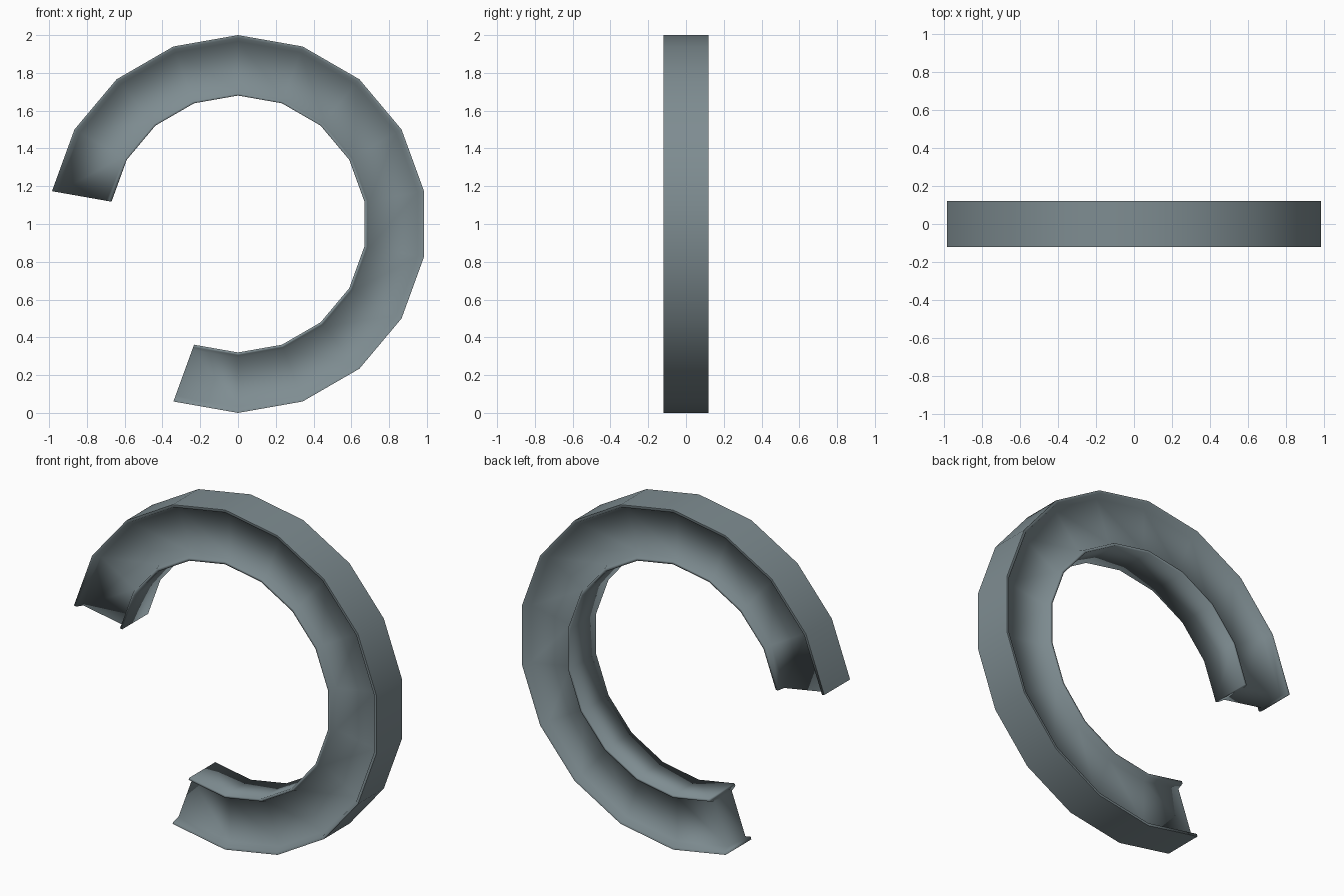
import bpy, bmesh
from math import sin, cos, radians

cube = bpy.data.objects.get("Cube")
if cube:
    bpy.data.objects.remove(cube, do_unlink=True)

# Single slate grey material
slate = bpy.data.materials.new("slate_grey")
slate.use_nodes = True
colour = (0.21, 0.265, 0.285, 1.0)
slate.diffuse_color = colour
slate.node_tree.nodes["Principled BSDF"].inputs["Base Color"].default_value = colour

# Half of the channelled cross-section: (half depth, radius), outer rim to inner rim
half = [(0.12, 1.0), (0.12, 0.985), (0.08, 0.967),
        (0.08, 0.708), (0.12, 0.695), (0.12, 0.68)]
profile = [(-y, r) for y, r in half] + [(y, r) for y, r in reversed(half)]
count = len(profile)
start, step, segments = -80, 20, 14

# Sweep the cross-section around the open ring
bm = bmesh.new()
rings = []
for i in range(segments + 1):
    a = radians(start + step * i)
    rings.append([bm.verts.new((r * sin(a), y, 1 + r * cos(a))) for y, r in profile])
rim = []
for a, b in zip(rings, rings[1:]):
    for j in range(count):
        k = (j + 1) % count
        face = bm.faces.new((a[j], a[k], b[k], b[j]))
        if k == 0:
            rim.append(face)

# Close both ends with strips across the symmetric section
for ring in (rings[0], rings[-1]):
    for j in range(len(half) - 1):
        bm.faces.new((ring[j], ring[j + 1], ring[count - 2 - j], ring[count - 1 - j]))
bmesh.ops.recalc_face_normals(bm, faces=bm.faces[:])

# Smooth everywhere, with a crisp border around the outer rim
for face in bm.faces:
    face.smooth = True
rim_set = set(rim)
for edge in bm.edges:
    edge.smooth = sum(f in rim_set for f in edge.link_faces) != 1

mesh = bpy.data.meshes.new("open_ring")
bm.to_mesh(mesh)
bm.free()
mesh.materials.append(slate)
ring_object = bpy.data.objects.new("open_ring", mesh)
bpy.context.collection.objects.link(ring_object)
